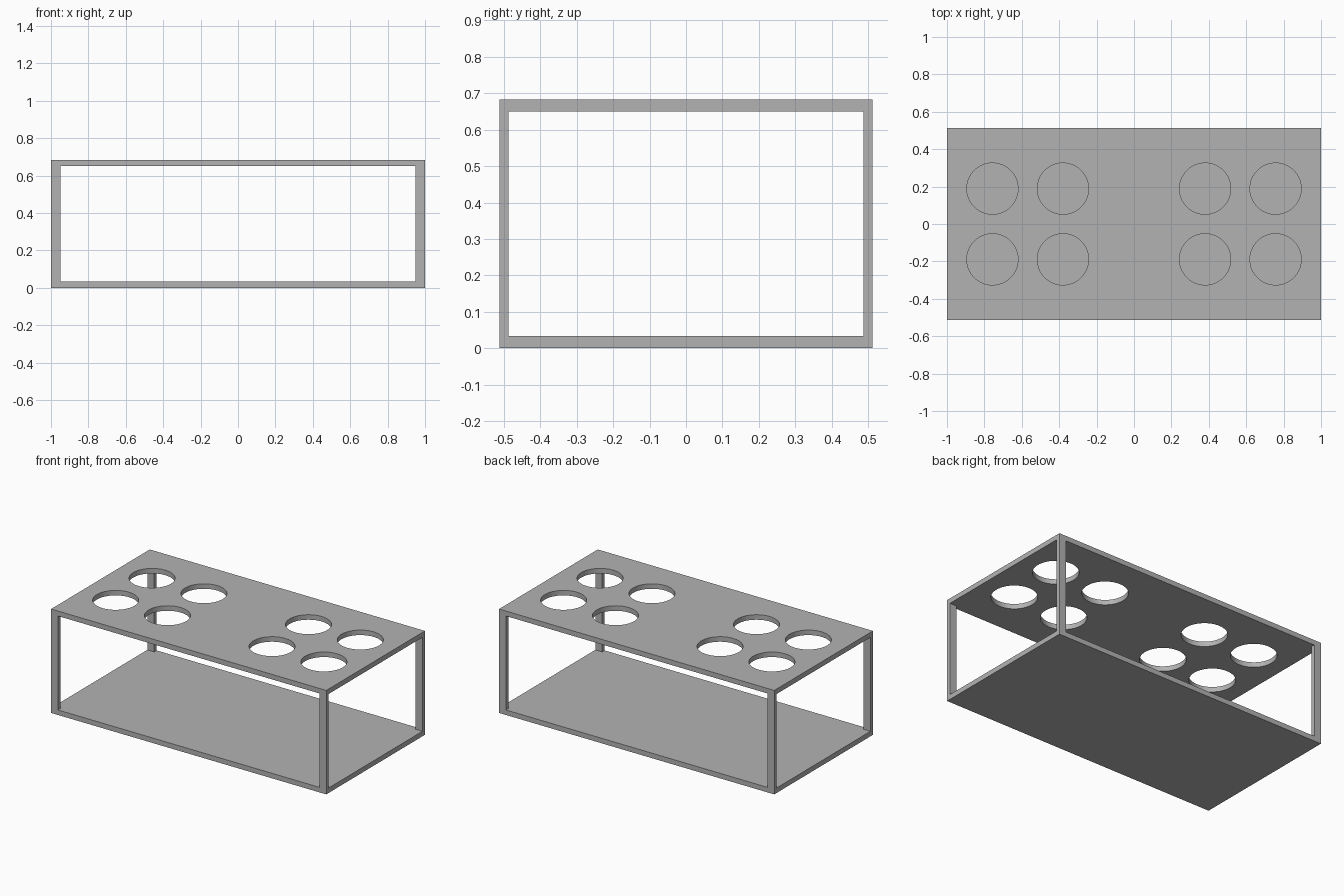
import bpy
import math

HALF_X, HALF_Y, HEIGHT = 1.0, 0.512, 0.683
POST_X, POST_Y, PLATE = 0.05, 0.025, 0.033
HOLE_R = 0.137

default_cube = bpy.data.objects.get("Cube")
if default_cube:
    bpy.data.objects.remove(default_cube, do_unlink=True)

# Single grey material
grey = bpy.data.materials.new("light_grey")
grey.use_nodes = True
colour = (0.45, 0.45, 0.45, 1)
grey.diffuse_color = colour
grey.node_tree.nodes["Principled BSDF"].inputs["Base Color"].default_value = colour


def box(name, size, z):
    bpy.ops.mesh.primitive_cube_add(size=1, location=(0, 0, z))
    obj = bpy.context.object
    obj.name = name
    obj.scale = size
    bpy.ops.object.transform_apply(location=True, rotation=False, scale=True)
    return obj


def cut(target, cutter):
    """Subtract the cutter from the target, then discard it."""
    mod = target.modifiers.new("cut", "BOOLEAN")
    mod.operation = "DIFFERENCE"
    mod.solver = "EXACT"
    mod.object = cutter
    bpy.ops.object.select_all(action="DESELECT")
    target.select_set(True)
    bpy.context.view_layer.objects.active = target
    bpy.ops.object.modifier_apply(modifier=mod.name)
    bpy.data.objects.remove(cutter, do_unlink=True)


# Solid block, opened front to back and side to side: two plates on four posts
rack = box("rack_frame", (2 * HALF_X, 2 * HALF_Y, HEIGHT), HEIGHT / 2)
opening = HEIGHT - 2 * PLATE
cut(rack, box("front_opening", (2 * (HALF_X - POST_X), 2, opening), HEIGHT / 2))
cut(rack, box("side_opening", (3, 2 * (HALF_Y - POST_Y), opening), HEIGHT / 2))

# Eight round holes through the top plate only
for x in (-0.757, -0.38, 0.38, 0.757):
    for y in (-0.189, 0.189):
        bpy.ops.mesh.primitive_cylinder_add(
            vertices=64, radius=HOLE_R, depth=0.2, location=(x, y, HEIGHT))
        cut(rack, bpy.context.object)

rack.data.materials.clear()
rack.data.materials.append(grey)
for face in rack.data.polygons:
    face.material_index = 0
bpy.ops.object.shade_smooth_by_angle(angle=math.radians(30))
